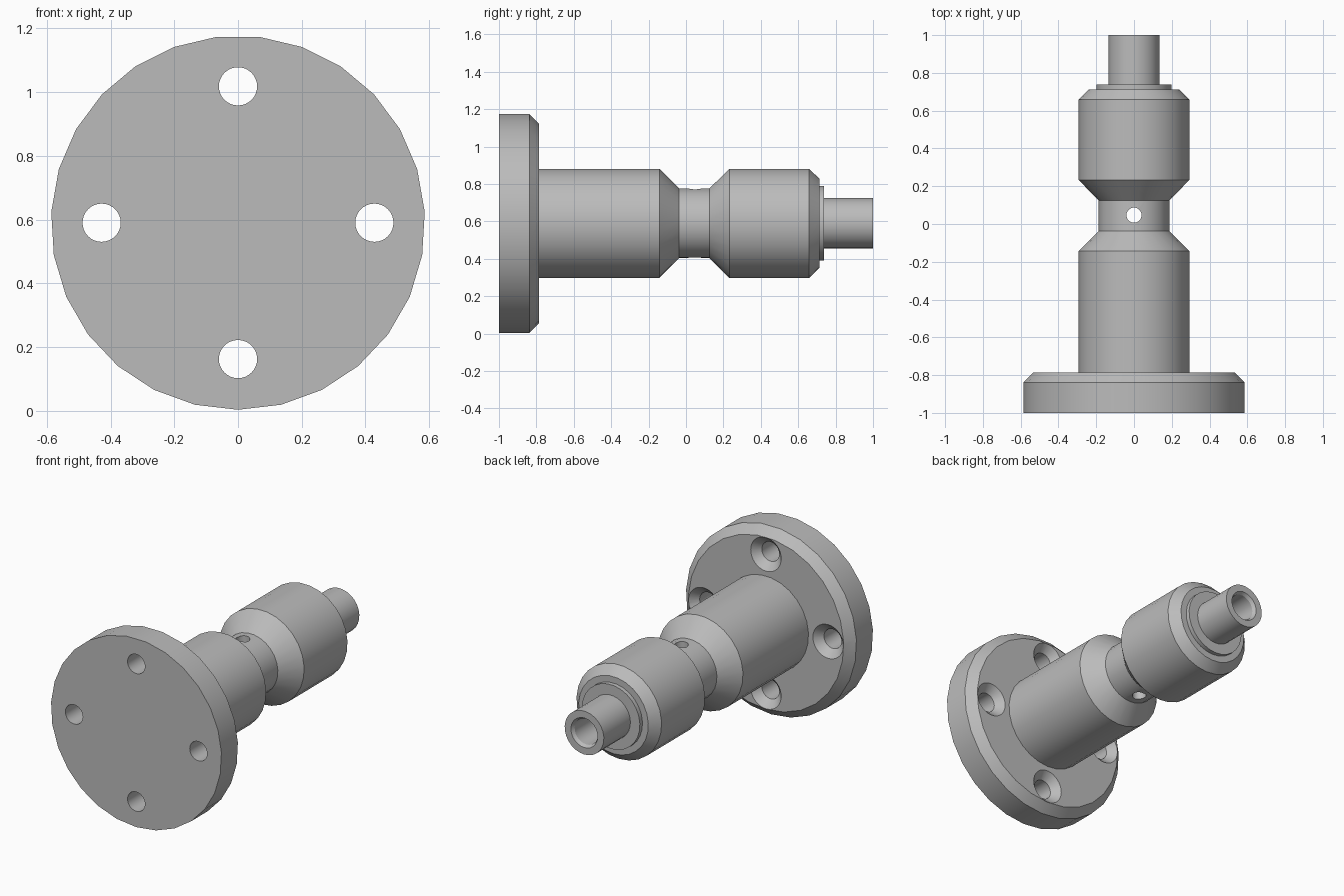
import bpy, bmesh, math
from mathutils import Matrix, Vector

AXIS_Z = 0.59   # height of the turning axis
SIDES = 27

if "Cube" in bpy.data.objects:
    bpy.data.objects.remove(bpy.data.objects["Cube"], do_unlink=True)

steel = bpy.data.materials.new("plain_grey_steel")
steel.use_nodes = True
GREY = (0.5, 0.5, 0.5, 1)
steel.diffuse_color = GREY
steel.node_tree.nodes["Principled BSDF"].inputs["Base Color"].default_value = GREY


def turned(name, profile, sides, matrix):
    """Solid of revolution about local y; profile is (y, radius), radius 0 closes an end."""
    bm = bmesh.new()
    rings = []
    for y, r in profile:
        if r == 0:
            rings.append([bm.verts.new((0, y, 0))] * sides)
        else:
            angles = [2 * math.pi * i / sides for i in range(sides)]
            rings.append([bm.verts.new((r * math.sin(a), y, -r * math.cos(a))) for a in angles])
    for a, b in zip(rings, rings[1:]):
        for i in range(sides):
            j = (i + 1) % sides
            bm.faces.new(list(dict.fromkeys((a[i], a[j], b[j], b[i]))))
    # merge the flat end fans into single faces
    hubs = [v for v in bm.verts if len({f.normal.copy().freeze() for f in v.link_faces}) and v.co.x == 0 and v.co.z == 0]
    bmesh.ops.dissolve_verts(bm, verts=hubs)
    bmesh.ops.recalc_face_normals(bm, faces=bm.faces)
    bm.transform(matrix)
    mesh = bpy.data.meshes.new(name)
    bm.to_mesh(mesh)
    bm.free()
    mesh.materials.append(steel)
    obj = bpy.data.objects.new(name, mesh)
    bpy.context.collection.objects.link(obj)
    return obj


def drill(target, cutter):
    cutter.hide_render = True
    mod = target.modifiers.new("hole", "BOOLEAN")
    mod.operation = "DIFFERENCE"
    mod.solver = "EXACT"
    mod.object = cutter
    bpy.context.view_layer.objects.active = target
    bpy.ops.object.modifier_apply(modifier=mod.name)
    bpy.data.objects.remove(cutter, do_unlink=True)


def smooth(obj):
    bpy.ops.object.select_all(action="DESELECT")
    obj.select_set(True)
    bpy.context.view_layer.objects.active = obj
    bpy.ops.object.shade_smooth_by_angle(angle=math.radians(25))


centre = Matrix.Translation((0, 0, AXIS_Z))

# Mounting flange with a chamfered back edge
flange = turned("mounting_flange",
                [(-1, 0), (-1, 0.587), (-0.838, 0.587), (-0.786, 0.535), (-0.786, 0)],
                SIDES, centre)

# Four countersunk bolt holes
for k in range(4):
    a = k * math.pi / 2
    spot = Vector((0.428 * math.cos(a), 0, 0.428 * math.sin(a)))
    cutter = turned("bolt_hole_cutter",
                    [(-1.1, 0), (-1.1, 0.06), (-0.831, 0.06), (-0.776, 0.115), (-0.776, 0)],
                    32, centre @ Matrix.Translation(spot))
    drill(flange, cutter)

# Barrel, waist, head, collar and hollow spigot turned as one shaft
shaft = turned("stepped_shaft", [
    (-0.79, 0), (-0.79, 0.293), (-0.142, 0.293),        # barrel
    (-0.037, 0.187), (0.125, 0.187), (0.232, 0.293),    # waist
    (0.658, 0.293), (0.713, 0.24), (0.713, 0.2),        # head
    (0.739, 0.2), (0.739, 0.135),                       # collar
    (1, 0.135), (1, 0.092), (0.98, 0.08), (0.5, 0.08), (0.5, 0),  # spigot and bore
], SIDES, centre)

# Vertical cross hole through the waist
drill(shaft, turned("cross_hole_cutter",
                    [(-0.4, 0), (-0.4, 0.04), (0.4, 0.04), (0.4, 0)], 32,
                    Matrix.Translation((0, 0.047, AXIS_Z)) @ Matrix.Rotation(math.pi / 2, 4, "X")))

for part in (flange, shaft):
    smooth(part)
